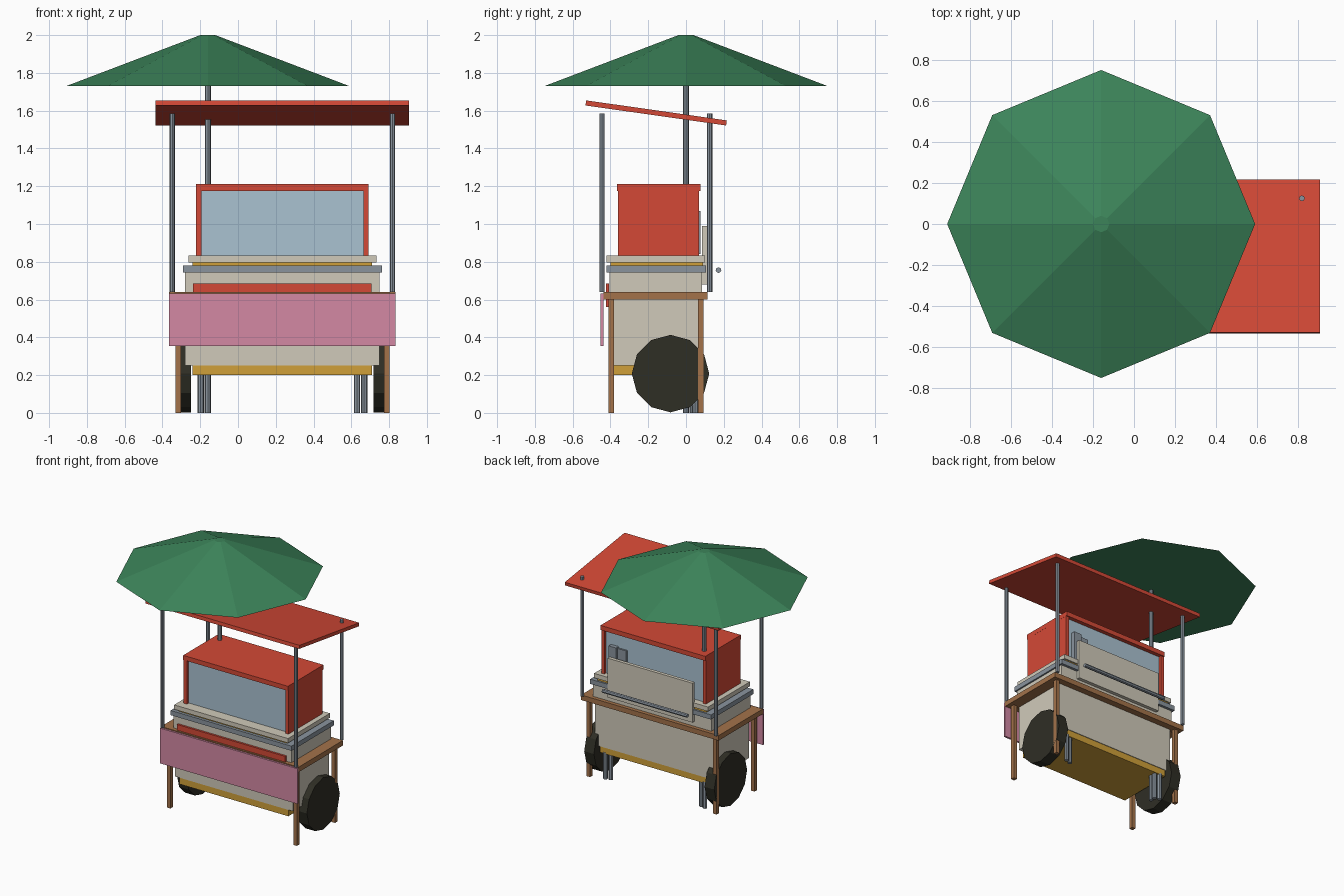
import bpy, math
from mathutils import Vector

if "Cube" in bpy.data.objects:
    bpy.data.objects.remove(bpy.data.objects["Cube"])


def material(name, r, g, b):
    """Flat colour given as 8-bit sRGB, stored linear."""
    m = bpy.data.materials.new(name)
    lin = [((c / 255 + 0.055) / 1.055) ** 2.4 for c in (r, g, b)]
    m.diffuse_color = (*lin, 1)
    m.use_nodes = True
    m.node_tree.nodes["Principled BSDF"].inputs["Base Color"].default_value = m.diffuse_color
    return m


RED = material("red paint", 212, 73, 54)
GREEN = material("green canvas", 60, 132, 90)
PINK = material("pink cloth", 211, 137, 164)
CREAM = material("cream panel", 208, 202, 186)
GLASS = material("pale blue glass", 170, 194, 209)
GOLD = material("golden trim", 208, 160, 58)
WOOD = material("brown wood", 163, 114, 74)
STEEL = material("grey steel", 138, 148, 158)
RUBBER = material("dark rubber", 47, 46, 37)

CX = 0.235  # middle of the cart in x


def box(name, mat, x, y, z):
    """Box from (min, max) ranges."""
    lo, hi = Vector((x[0], y[0], z[0])), Vector((x[1], y[1], z[1]))
    bpy.ops.mesh.primitive_cube_add(size=1, location=(lo + hi) / 2)
    ob = bpy.context.object
    ob.name = name
    ob.scale = hi - lo
    ob.data.materials.append(mat)
    return ob


def rod(name, mat, start, end, r, sides=8, r_end=None):
    """Prism or tapered prism between two points."""
    a, b = Vector(start), Vector(end)
    bpy.ops.mesh.primitive_cone_add(vertices=sides, radius1=r,
                                    radius2=r if r_end is None else r_end,
                                    depth=(b - a).length, location=(a + b) / 2)
    ob = bpy.context.object
    ob.name = name
    ob.rotation_mode = 'QUATERNION'
    ob.rotation_quaternion = Vector((0, 0, 1)).rotation_difference(b - a)
    ob.data.materials.append(mat)
    return ob


def sides(half):
    """x positions mirrored about the cart middle."""
    return (CX - half, CX + half)


# Umbrella and its pole
rod("umbrella_canopy", GREEN, (-0.16, 0, 1.73), (-0.16, 0, 2.0), 0.75, 8, 0.04)
rod("umbrella_pole", STEEL, (-0.16, 0, 0), (-0.16, 0, 1.74), 0.016)

# Sloping roof on four posts
roof = box("roof", RED, sides(0.671), (-0.534, 0.218), (1.5745, 1.6015))
roof.rotation_euler.x = math.radians(-8.1)
for x in sides(0.583):
    for y in (-0.445, 0.125):
        rod("roof_post", STEEL, (x, y, 0.64), (x, y, 1.585), 0.014)

# Cart body, table top and legs
box("bottom_tray", GOLD, sides(0.475), (-0.387, 0.06), (0.20, 0.25))
box("cart_body", CREAM, sides(0.515), (-0.387, 0.065), (0.25, 0.60))
box("table_top", WOOD, sides(0.60), (-0.437, 0.115), (0.60, 0.64))
for x in sides(0.552):
    for y in (-0.396, 0.078):
        box("table_leg", WOOD, (x - 0.015, x + 0.015),
            (y - 0.015, y + 0.015), (0, 0.60))

# Pink cloth and red board along the front
box("front_cloth", PINK, sides(0.60), (-0.452, -0.437), (0.355, 0.633))
box("front_board", RED, sides(0.473), (-0.423, -0.407), (0.56, 0.685))

# Stacked counter layers
box("counter_base", CREAM, sides(0.515), (-0.405, 0.085), (0.64, 0.743))
box("counter_rail", STEEL, sides(0.527), (-0.422, 0.105), (0.743, 0.78))
box("counter_trim", GOLD, sides(0.475), (-0.40, 0.09), (0.78, 0.797))
box("counter_tray", CREAM, sides(0.497), (-0.422, 0.10), (0.797, 0.832))

# Display case: glass block between red end walls under a red lid
box("case_glass", GLASS, sides(0.432), (-0.336, 0.046), (0.832, 1.176))
for x in sides(0.443):
    box("case_wall", RED, (x - 0.0135, x + 0.0135), (-0.36, 0.068), (0.832, 1.176))
box("case_lid", RED, sides(0.457), (-0.366, 0.077), (1.176, 1.212))

# Fittings on the back of the case
box("back_fitting", STEEL, (0.555, 0.62), (0.04, 0.078), (0.84, 1.07))
box("back_fitting_low", STEEL, (0.48, 0.555), (0.04, 0.06), (0.84, 1.06))

# Back board and push handle
box("back_board", CREAM, sides(0.37), (0.085, 0.112), (0.68, 0.99))
rod("push_handle", STEEL, (CX - 0.37, 0.172, 0.756), (CX + 0.37, 0.172, 0.756), 0.015)

# Paired support tubes under the cart
for s in (-1, 1):
    for half, y in ((0.395, 0.036), (0.433, 0.048)):
        x = CX + s * half
        rod("support_tube", STEEL, (x, y, 0), (x, y, 0.21), 0.017)

# Wheels
for s in (-1, 1):
    rod("wheel", RUBBER, (CX + s * 0.483, -0.082, 0.208),
        (CX + s * 0.567, -0.082, 0.208), 0.205, 12)
